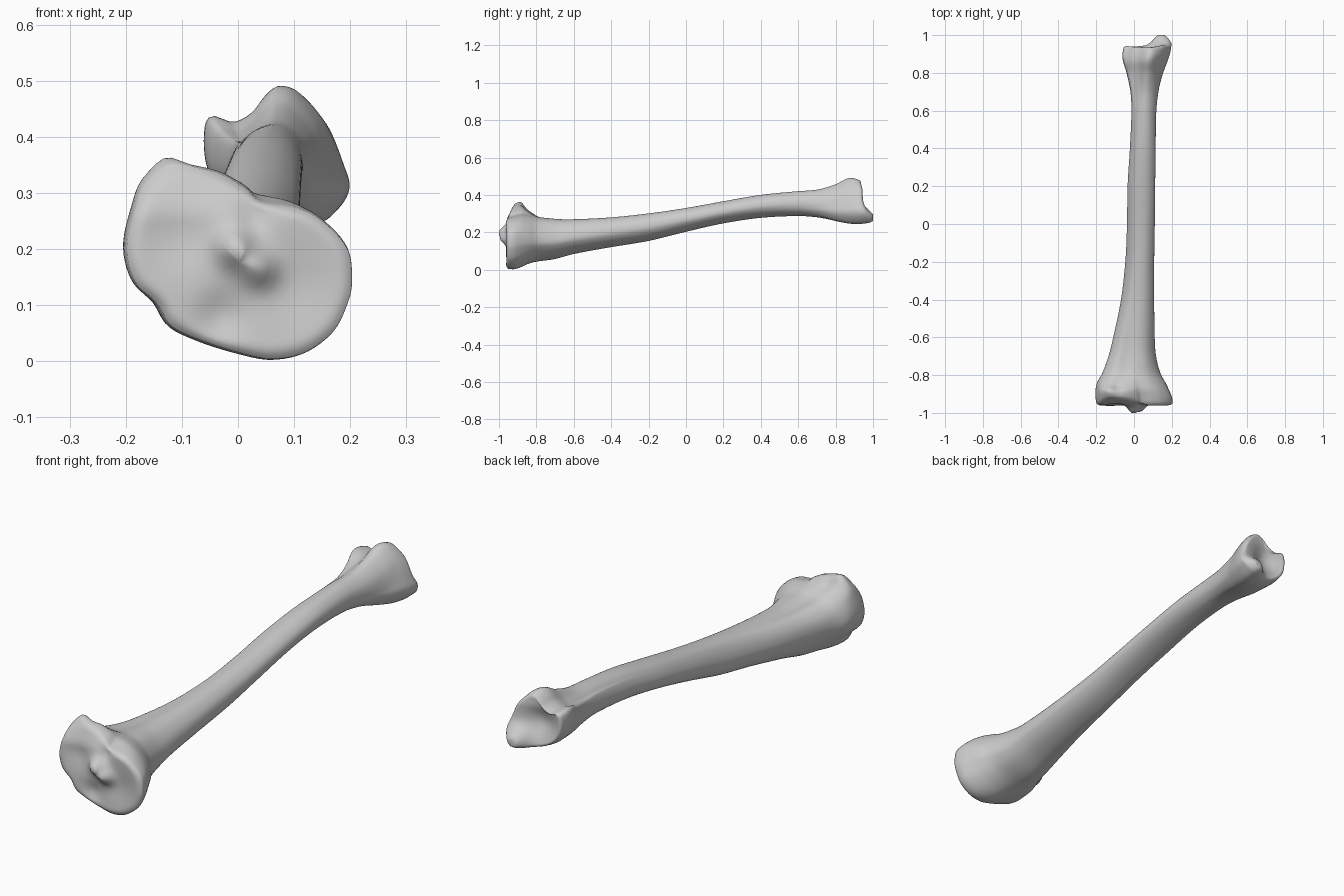
import bpy, bmesh, math

if "Cube" in bpy.data.objects:
    bpy.data.objects.remove(bpy.data.objects["Cube"])

SIDES = 96

# Long bone stations: y, x min, x max, z min, z max, profile blend
STATIONS = [
    (-0.95, -0.198, 0.203, 0.004, 0.348, 0.0),
    (-0.92, -0.204, 0.202, 0.002, 0.354, 0.05),
    (-0.88, -0.204, 0.186, 0.012, 0.350, 0.2),
    (-0.84, -0.196, 0.167, 0.028, 0.322, 0.5),
    (-0.79, -0.168, 0.140, 0.043, 0.288, 0.85),
    (-0.70, -0.136, 0.117, 0.057, 0.272, 1.1),
    (-0.60, -0.112, 0.110, 0.083, 0.270, 1.4),
    (-0.40, -0.070, 0.107, 0.120, 0.280, 1.8),
    (-0.20, -0.046, 0.107, 0.154, 0.301, 2.0),
    (0.0, -0.037, 0.110, 0.203, 0.330, 2.0),
    (0.2, -0.034, 0.112, 0.248, 0.366, 2.0),
    (0.4, -0.022, 0.115, 0.277, 0.400, 2.05),
    (0.6, -0.014, 0.120, 0.285, 0.420, 2.2),
    (0.7, -0.020, 0.133, 0.276, 0.428, 2.4),
    (0.8, -0.041, 0.158, 0.255, 0.457, 2.75),
    (0.86, -0.058, 0.178, 0.247, 0.487, 2.95),
    (0.90, -0.061, 0.193, 0.244, 0.490, 3.0),
    (0.935, -0.054, 0.199, 0.250, 0.480, 3.0),
]

# Cross-sections in x, z
PLATEAU = [(.203, .14), (.195, .2), (.15, .25), (.1, .275), (.04, .285), (.012, .31),
           (-.04, .338), (-.11, .35), (-.165, .32), (-.185, .27), (-.2, .2), (-.185, .14),
           (-.145, .1), (-.12, .06), (-.07, .035), (0, .012), (.06, 0), (.12, .012),
           (.17, .05), (.195, .1)]
NECK = [(1, .45), (.95, .7), (.8, .92), (.6, 1), (.4, .97), (.18, .97), (.03, .8), (0, .55),
        (.08, .3), (.22, .09), (.4, 0), (.6, .03), (.82, .15), (.95, .3)]
SHAFT = [(1, .5), (.95, .75), (.75, .95), (.5, 1), (.25, .92), (.08, .7), (0, .42),
         (.06, .15), (.25, 0), (.5, .03), (.75, .14), (.92, .3)]
ANKLE = [(.2, .31), (.19, .35), (.16, .425), (.115, .478), (.08, .49), (.055, .472),
         (.03, .442), (-.005, .426), (-.04, .437), (-.057, .425), (-.06, .38), (-.05, .335),
         (-.02, .295), (.03, .265), (.09, .25), (.15, .247), (.185, .275)]


def hermite(p0, p1, m0, m1, t):
    a, b = t * t * t, t * t
    return (2*a - 3*b + 1) * p0 + (a - 2*b + t) * m0 + (3*b - 2*a) * p1 + (a - b) * m1


def polar_profile(pts):
    """Smooth closed curve fitted to the unit box, sampled at even angles."""
    n, dense = len(pts), []
    for i in range(n):
        a, b, c, d = (pts[(i + k) % n] for k in (-1, 0, 1, 2))
        for k in range(16):
            dense.append([hermite(b[j], c[j], (c[j] - a[j]) / 2, (d[j] - b[j]) / 2, k / 16)
                          for j in (0, 1)])
    lo = [min(p[j] for p in dense) for j in (0, 1)]
    hi = [max(p[j] for p in dense) for j in (0, 1)]
    unit = [[(p[j] - lo[j]) / (hi[j] - lo[j]) - .5 for j in (0, 1)] for p in dense]
    pol = sorted((math.atan2(v, u) % math.tau, math.hypot(u, v)) for u, v in unit)
    pol = [(pol[-1][0] - math.tau, pol[-1][1])] + pol + [(pol[0][0] + math.tau, pol[0][1])]
    out, k = [], 0
    for i in range(SIDES):
        ang = math.tau * i / SIDES
        while pol[k + 1][0] < ang:
            k += 1
        (a0, r0), (a1, r1) = pol[k], pol[k + 1]
        out.append(r0 + (r1 - r0) * (ang - a0) / max(a1 - a0, 1e-9))
    return out


PROFILES = [polar_profile(p) for p in (PLATEAU, NECK, SHAFT, ANKLE)]


def station(y):
    """Interpolate the station table smoothly at y."""
    n = len(STATIONS)
    i = max(k for k in range(n - 1) if STATIONS[k][0] <= y + 1e-9)
    a, b = STATIONS[i], STATIONS[i + 1]
    p, q = STATIONS[max(i - 1, 0)], STATIONS[min(i + 2, n - 1)]
    h = b[0] - a[0]
    return [hermite(a[j], b[j], (b[j] - p[j]) / (b[0] - p[0]) * h,
                    (q[j] - a[j]) / (q[0] - a[0]) * h, (y - a[0]) / h) for j in range(1, 6)]


def ring(y, scale=1.0, y_out=None):
    x0, x1, z0, z1, s = station(y)
    s = min(max(s, 0), 3)
    k = min(int(s), 2)
    f = s - k
    pts = []
    for i in range(SIDES):
        r = (PROFILES[k][i] * (1 - f) + PROFILES[k + 1][i] * f) * scale
        a = math.tau * i / SIDES
        pts.append(((x0 + x1) / 2 + (x1 - x0) * r * math.cos(a), y if y_out is None else y_out,
                    (z0 + z1) / 2 + (z1 - z0) * r * math.sin(a)))
    return pts


def bump(x, z, cx, cz, s):
    return math.exp(-((x - cx) ** 2 + (z - cz) ** 2) / (2 * s * s))


def ease(t):
    t = min(max(t, 0), 1)
    return t * t * (3 - 2 * t)


def sculpt(x, y, z, inner):
    """Joint surface relief: condyle dishes, central spines, ankle hollow and malleolus."""
    if y < -0.8:
        d = .035 * ease((z - .25) / .1) * ease((-.85 - y) / .1)
        d += inner * (.014 * bump(x, z, -.1, .23, .045) + .012 * bump(x, z, .1, .13, .055)
                      + .016 * bump(x, z, -.03, .08, .03) + .012 * bump(x, z, .03, .26, .022)
                      - .042 * bump(x, z, -.005, .2, .022) - .034 * bump(x, z, .035, .165, .022))
        return y + d
    if y > 0.8:
        w = ease((y - .85) / .09)
        d = w * (.06 * bump(x, z, .14, .278, .034) + .012 * bump(x, z, .19, .3, .03)
                 - .01 * ease((z - .42) / .06))
        return y + d - inner * .035 * bump(x, z, .045, .37, .05)
    return y


# Rings from the knee surface along the shaft to the ankle surface
cap = [.03, .1, .18, .26, .34, .42, .5, .58, .66, .74, .81, .87, .92, .955, .98, .993]
rings = []
for c in cap:
    rings.append((ring(-.95, c, -.95 - .013 * math.sqrt(1 - ease((c - .87) / .13))),
                  ease((1 - c) / .15)))
ys = [-.95 + .0125 * i for i in range(17)]
ys += [-.75 + .03 * i for i in range(1, 49)]
ys += [.69 + .01225 * i for i in range(1, 21)]
rings += [(ring(y), 0) for y in ys]
for c in reversed(cap):
    rings.append((ring(.935, c, .935 + .012 * math.sqrt(1 - ease((c - .87) / .13))),
                  ease((1 - c) / .15)))

bm = bmesh.new()
loops = [[bm.verts.new((x, sculpt(x, y, z, inner), z)) for x, y, z in pts] for pts, inner in rings]
for a, b in zip(loops, loops[1:]):
    for i in range(SIDES):
        j = (i + 1) % SIDES
        bm.faces.new((a[i], a[j], b[j], b[i]))
bm.faces.new(loops[0])
bm.faces.new(loops[-1])

# Small facet knob and pit under the outer condyle
for v in bm.verts:
    x, y, z = v.co
    if y < -.7 and z > .2:
        v.co.z += .014 * bump(x, y, -.13, -.89, .022) - .014 * bump(x, y, -.09, -.86, .02)
for v in bm.verts:
    v.co.y = min(max(v.co.y, -1), 1)
bmesh.ops.recalc_face_normals(bm, faces=bm.faces)

mesh = bpy.data.meshes.new("shin_bone")
bm.to_mesh(mesh)
bm.free()
bone = bpy.data.objects.new("shin_bone", mesh)
bpy.context.collection.objects.link(bone)
for p in mesh.polygons:
    p.use_smooth = True
